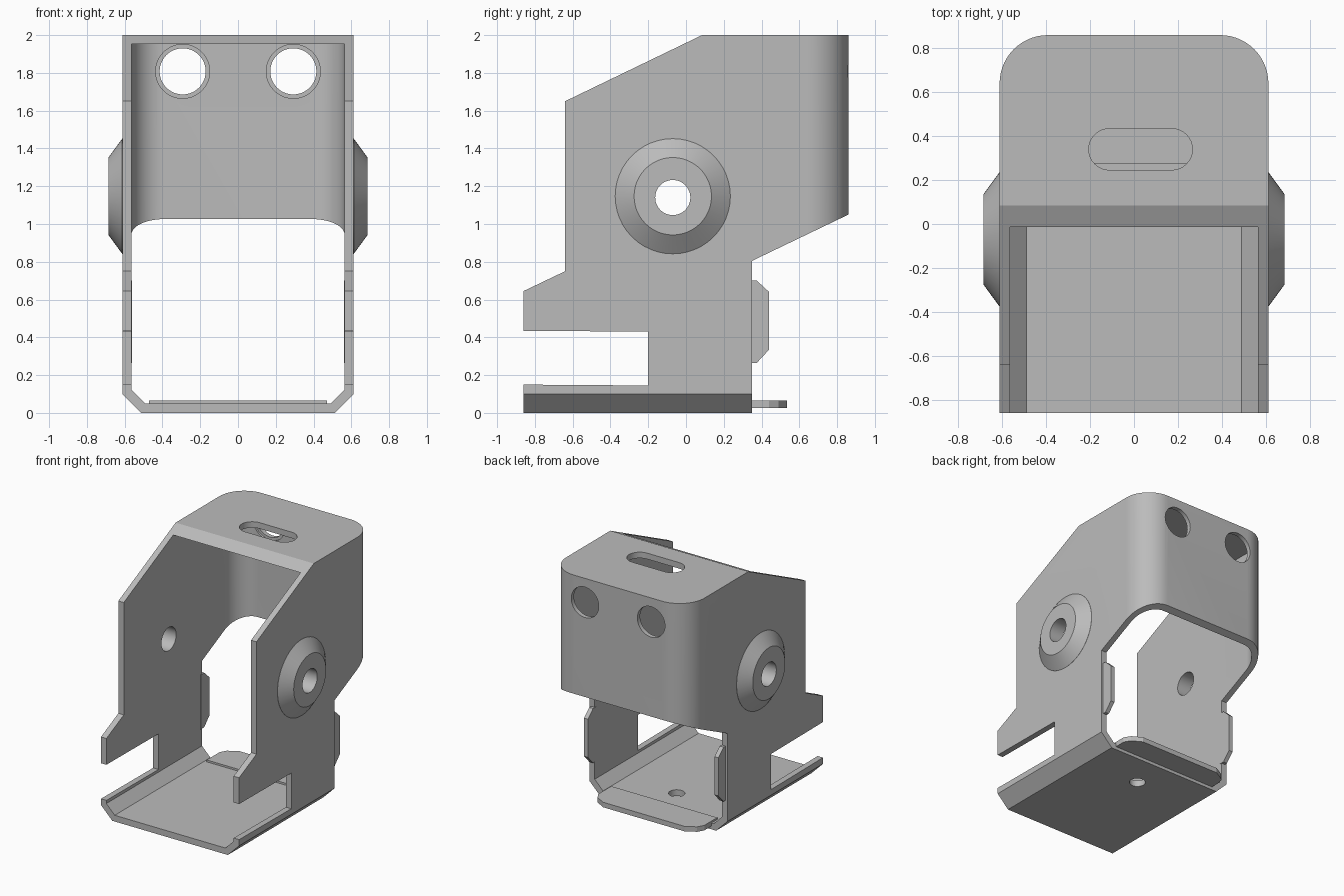
import bpy, bmesh, math

cube = bpy.data.objects.get("Cube")
if cube:
    bpy.data.objects.remove(cube, do_unlink=True)

grey = bpy.data.materials.new("plain_grey")
grey.use_nodes = True
COLOUR = (0.5, 0.5, 0.5, 1)
grey.diffuse_color = COLOUR
grey.node_tree.nodes["Principled BSDF"].inputs["Base Color"].default_value = COLOUR

PLACE = {
    "x": lambda a, b, d: (d, a, b),
    "y": lambda a, b, d: (a, d, b),
    "z": lambda a, b, d: (a, b, d),
}


def loft(name, rings, axis):
    """Solid through matching 2D rings, each given as (points, depth) along an axis."""
    bm = bmesh.new()
    loops = [[bm.verts.new(PLACE[axis](a, b, d)) for a, b in pts] for pts, d in rings]
    bm.faces.new(loops[0])
    bm.faces.new(loops[-1])
    for low, high in zip(loops, loops[1:]):
        for i in range(len(low)):
            j = (i + 1) % len(low)
            bm.faces.new((low[i], low[j], high[j], high[i]))
    bmesh.ops.recalc_face_normals(bm, faces=bm.faces)
    mesh = bpy.data.meshes.new(name)
    bm.to_mesh(mesh)
    bm.free()
    mesh.materials.append(grey)
    obj = bpy.data.objects.new(name, mesh)
    bpy.context.collection.objects.link(obj)
    return obj


def prism(name, pts, axis, lo, hi):
    return loft(name, [(pts, lo), (pts, hi)], axis)


def arc(ca, cb, r, start, end, n):
    angles = [math.radians(start + (end - start) * i / n) for i in range(n + 1)]
    return [(ca + r * math.cos(t), cb + r * math.sin(t)) for t in angles]


def circle(ca, cb, r, n=48):
    return arc(ca, cb, r, 0, 360, n)[:-1]


def combine(obj, tool, operation="DIFFERENCE"):
    mod = obj.modifiers.new("cut", "BOOLEAN")
    mod.operation, mod.object, mod.solver = operation, tool, "EXACT"
    bpy.context.view_layer.objects.active = obj
    bpy.ops.object.modifier_apply(modifier=mod.name)
    bpy.data.objects.remove(tool, do_unlink=True)


def plan(half, front, back, r):
    """Top outline with two rounded rear corners."""
    return ([(-half, front), (half, front)]
            + arc(half - r, back - r, r, 0, 90, 14)
            + arc(r - half, back - r, r, 90, 180, 14))


def trough(half, bottom, top, cut):
    """Front outline with chamfered lower edges."""
    return [(-half, top), (-half, bottom + cut), (cut - half, bottom),
            (half - cut, bottom), (half, bottom + cut), (half, top)]


# Bracket: hollow shell with rounded rear corners and chamfered base
bracket = prism("bracket", plan(0.612, -0.86, 0.86, 0.22), "z", -0.1, 2)
combine(bracket, prism("base_outline", trough(0.612, 0, 2.2, 0.1), "y", -1, 1), "INTERSECT")
cavity = prism("cavity", plan(0.564, -1.2, 0.81, 0.172), "z", -0.1, 1.952)
combine(cavity, prism("cavity_base", trough(0.564, 0.05, 2.2, 0.074), "y", -2, 1), "INTERSECT")
combine(bracket, cavity)

# Side silhouette with front notch, arm step and sloped edges
side = [(-0.9, -0.1), (0.35, -0.1), (0.35, 0.805), (0.86, 1.05), (0.95, 1.094),
        (0.95, 2.1), (0.292, 2.1), (0.085, 2), (-0.64, 1.65), (-0.64, 0.75),
        (-0.86, 0.645), (-0.9, 0.626), (-0.9, 0.435), (-0.2, 0.43), (-0.2, 0.145),
        (-0.9, 0.15)]
combine(bracket, prism("silhouette", side, "x", -1, 1), "INTERSECT")

# Rear round holes, stepped on the inside
for x in (-0.293, 0.293):
    combine(bracket, prism("rear_hole", circle(x, 1.808, 0.122), "y", 0.7, 1))
    combine(bracket, prism("rear_recess", circle(x, 1.808, 0.143), "y", 0.7, 0.825))

# Roof slot and floor hole
slot = arc(0.172, 0.34, 0.094, -90, 90, 16) + arc(-0.112, 0.34, 0.094, 90, 270, 16)
combine(bracket, prism("roof_slot", slot, "z", 1.8, 2.2))
combine(bracket, prism("floor_hole", circle(0.03, 0.075, 0.06, 32), "z", -0.1, 0.2))

# Pivot bosses, pierced through the side walls
for s in (-1, 1):
    boss = loft("pivot_boss", [(circle(-0.07, 1.147, 0.305), s * 0.6),
                               (circle(-0.07, 1.147, 0.305), s * 0.613),
                               (circle(-0.07, 1.147, 0.205), s * 0.686)], "x")
    combine(bracket, boss, "UNION")
combine(bracket, prism("pivot_hole", circle(-0.07, 1.14, 0.093), "x", -1, 1))

# Rear tongue on the floor
half_tongue = [(0.47, 0.275), (0.47, 0.44), (0.44, 0.49), (0.36, 0.535)]
tongue = prism("rear_tongue", half_tongue + [(-x, y) for x, y in reversed(half_tongue)],
               "z", 0.025, 0.065)

# Small rear tabs on the side walls
tab = [(0.33, 0.265), (0.375, 0.265), (0.44, 0.335), (0.44, 0.64), (0.375, 0.7), (0.33, 0.7)]
tabs = [prism(n, tab, "x", s * 0.561, s * 0.595)
        for n, s in (("right_tab", -1), ("left_tab", 1))]

# Smooth shading with sharp edges kept
bpy.ops.object.select_all(action="DESELECT")
for obj in [bracket, tongue] + tabs:
    obj.select_set(True)
bpy.context.view_layer.objects.active = bracket
bpy.ops.object.shade_smooth_by_angle(angle=math.radians(25))
